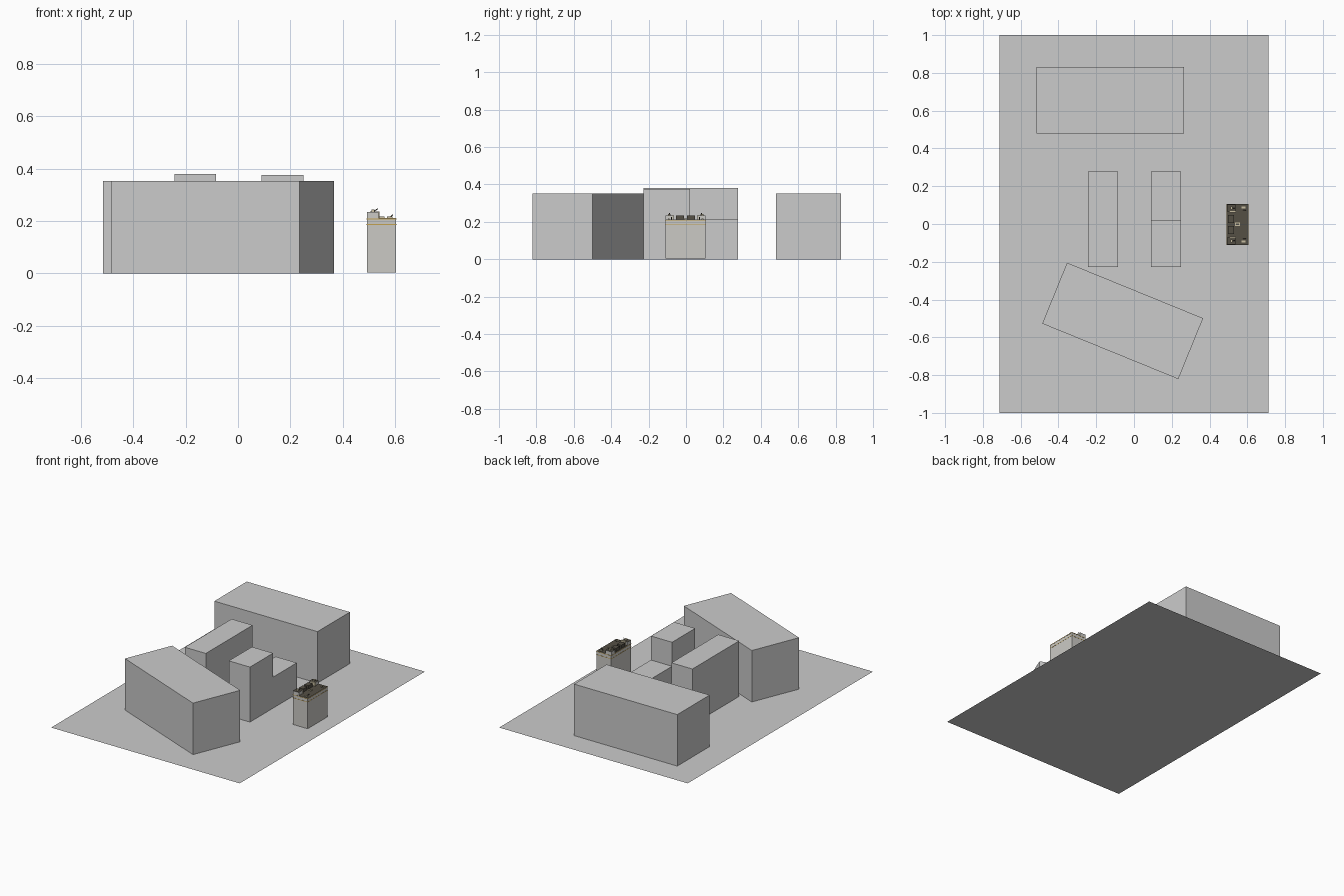
import bpy, bmesh
from math import radians
from mathutils import Matrix, Vector

cube = bpy.data.objects.get("Cube")
if cube:
    bpy.data.objects.remove(cube, do_unlink=True)


def material(name, r, g, b):
    m = bpy.data.materials.new(name)
    m.use_nodes = True
    m.diffuse_color = (r, g, b, 1)
    node = next(n for n in m.node_tree.nodes if n.type == 'BSDF_PRINCIPLED')
    node.inputs["Base Color"].default_value = (r, g, b, 1)
    return m


GREY = material("plain grey", 0.6, 0.6, 0.6)
WALL = material("pale wall", 0.6, 0.59, 0.56)
OCHRE = material("ochre trim", 0.55, 0.36, 0.08)
DARK = material("dark roof", 0.09, 0.08, 0.06)
CREAM = material("cream fittings", 0.58, 0.52, 0.36)


def finish(name, bm, mats):
    me = bpy.data.meshes.new(name)
    bm.to_mesh(me)
    bm.free()
    for m in mats:
        me.materials.append(m)
    ob = bpy.data.objects.new(name, me)
    bpy.context.collection.objects.link(ob)
    return ob


def box(name, x, y, z, mat, top=None, turn=0):
    """Box from (min, max) ranges; optional second colour on its upward face."""
    lo, hi = Vector((x[0], y[0], z[0])), Vector((x[1], y[1], z[1]))
    bm = bmesh.new()
    bmesh.ops.create_cube(bm, size=1)
    bmesh.ops.scale(bm, vec=hi - lo, verts=bm.verts)
    bmesh.ops.rotate(bm, matrix=Matrix.Rotation(radians(turn), 3, 'Z'), verts=bm.verts)
    bmesh.ops.translate(bm, vec=(lo + hi) / 2, verts=bm.verts)
    bm.normal_update()
    if top:
        for f in bm.faces:
            f.material_index = int(f.normal.z > 0.9)
    return finish(name, bm, [mat, top] if top else [mat])


def mast(name, a, b, radius, mat):
    a, b = Vector(a), Vector(b)
    bm = bmesh.new()
    bmesh.ops.create_cone(bm, cap_ends=True, segments=6, radius1=radius,
                          radius2=radius, depth=(b - a).length)
    turn = (b - a).to_track_quat('Z', 'Y').to_matrix().to_4x4()
    bm.transform(Matrix.Translation((a + b) / 2) @ turn)
    return finish(name, bm, [mat])


# Ground sheet
bm = bmesh.new()
bmesh.ops.create_grid(bm, x_segments=1, y_segments=1, size=1)
bmesh.ops.scale(bm, vec=(0.713, 1, 1), verts=bm.verts)
finish("ground_sheet", bm, [GREY])

# Plain building blocks
box("rear_block", (-0.515, 0.265), (0.48, 0.83), (0, 0.352), GREY)
box("angled_front_block", (-0.449, 0.329), (-0.687, -0.339), (0, 0.352), GREY, turn=-22.2)
box("middle_right_block", (-0.243, -0.084), (-0.228, 0.278), (0, 0.38), GREY)

# Stepped block, one solid extruded from its side profile
profile = [(-0.228, 0), (0.278, 0), (0.278, 0.212), (0.022, 0.212), (0.022, 0.376), (-0.228, 0.376)]
bm = bmesh.new()
face = bm.faces.new([bm.verts.new((0.09, y, z)) for y, z in profile])
ext = bmesh.ops.extrude_face_region(bm, geom=[face])
bmesh.ops.translate(bm, vec=(0.16, 0, 0), verts=[v for v in ext["geom"] if isinstance(v, bmesh.types.BMVert)])
bmesh.ops.recalc_face_normals(bm, faces=bm.faces)
finish("middle_left_stepped_block", bm, [GREY])

# Small detailed tower
X, Y = (0.492, 0.604), (-0.11, 0.105)
box("tower_body", X, Y, (0.004, 0.212), WALL, DARK)
for i, z in enumerate((0.185, 0.206)):
    box(f"tower_trim_{i}", (X[0] - 0.001, X[1] + 0.001), (Y[0] - 0.001, Y[1] + 0.001),
        (z, z + 0.003), OCHRE)

# Roof corner rooms, mirrored about the tower's middle
MID = (Y[0] + Y[1]) / 2
for side, s in (("front", -1), ("rear", 1)):
    def span(a, b):
        return sorted((MID + s * a, MID + s * b))
    box(f"{side}_roof_room", (0.492, 0.537), span(0.068, 0.107), (0.212, 0.234), WALL, DARK)
    box(f"{side}_room_ledge", (0.505, 0.541), span(0.064, 0.07), (0.212, 0.237), CREAM)
    box(f"{side}_room_vent", (0.51, 0.522), span(0.08, 0.095), (0.234, 0.243), CREAM)
    box(f"{side}_roof_unit", (0.497, 0.53), span(0.008, 0.05), (0.212, 0.234), DARK)
    box(f"{side}_low_vent", (0.57, 0.59), span(0.085, 0.095), (0.212, 0.218), CREAM)
    mast(f"{side}_tall_mast", (0.515, MID + s * 0.088, 0.234),
         (0.534, MID + s * 0.085, 0.247), 0.002, DARK)
    mast(f"{side}_short_mast", (0.578, MID + s * 0.075, 0.212),
         (0.592, MID + s * 0.075, 0.224), 0.002, DARK)

# Central hatch
box("hatch_frame", (0.535, 0.56), (-0.01, 0.007), (0.212, 0.217), CREAM)
box("hatch_lid", (0.539, 0.556), (-0.006, 0.003), (0.217, 0.218), DARK)
